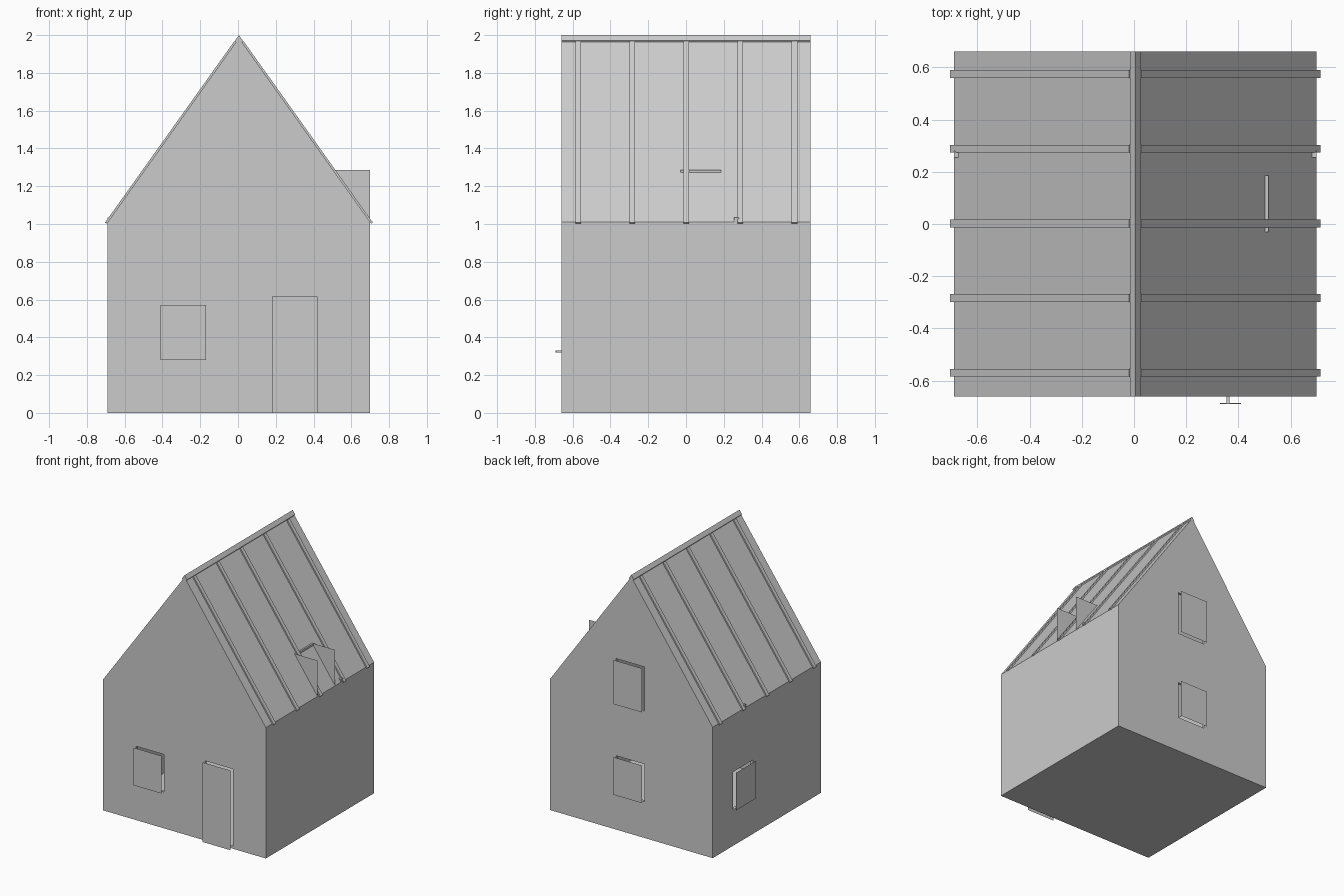
import bpy, bmesh

if "Cube" in bpy.data.objects:
    bpy.data.objects.remove(bpy.data.objects["Cube"], do_unlink=True)

grey = bpy.data.materials.new("plain_grey")
grey.use_nodes = True
grey.diffuse_color = (0.6, 0.6, 0.6, 1)
grey.node_tree.nodes["Principled BSDF"].inputs["Base Color"].default_value = (0.6, 0.6, 0.6, 1)

CX = 0.005                       # ridge line
WALL_L, WALL_R = -0.69, 0.70
BACK = 0.66
EAVE, PEAK = 1.01, 1.985
GAP = 0.03                       # panels stand this far off the wall


def finish(name, bm):
    bmesh.ops.recalc_face_normals(bm, faces=bm.faces)
    mesh = bpy.data.meshes.new(name)
    bm.to_mesh(mesh)
    bm.free()
    mesh.materials.append(grey)
    obj = bpy.data.objects.new(name, mesh)
    bpy.context.collection.objects.link(obj)
    return obj


def prism(name, profile, y0, y1):
    """Extrude an (x, z) profile along y."""
    bm = bmesh.new()
    face = bm.faces.new([bm.verts.new((x, y0, z)) for x, z in profile])
    new = bmesh.ops.extrude_face_region(bm, geom=[face])["geom"]
    moved = [v for v in new if isinstance(v, bmesh.types.BMVert)]
    bmesh.ops.translate(bm, vec=(0, y1 - y0, 0), verts=moved)
    return finish(name, bm)


def box(name, x0, x1, y0, y1, z0, z1):
    return prism(name, [(x0, z0), (x1, z0), (x1, z1), (x0, z1)], y0, y1)


def sheet(name, points):
    bm = bmesh.new()
    bm.faces.new([bm.verts.new(p) for p in points])
    return finish(name, bm)


def cut(target, cutter):
    mod = target.modifiers.new("cut", 'BOOLEAN')
    mod.operation = 'DIFFERENCE'
    mod.solver = 'EXACT'
    mod.object = cutter
    cutter.hide_render = True
    bpy.context.view_layer.objects.active = target
    bpy.ops.object.modifier_apply(modifier=mod.name)
    bpy.data.objects.remove(cutter, do_unlink=True)


# Gabled house shell
house = prism("house_walls", [(WALL_L, 0), (WALL_R, 0), (WALL_R, EAVE),
                              (CX, PEAK), (WALL_L, EAVE)], -BACK, BACK)
T = 0.02
cut(house, prism("room", [(WALL_L + T, T), (WALL_R - T, T), (WALL_R - T, EAVE - T / 2),
                          (CX, PEAK - 2 * T), (WALL_L + T, EAVE - T / 2)],
                 -BACK + T, BACK - T))

# Openings on the gable ends, each with a panel standing off the wall
gable_openings = [
    ("front_door", -1, 0.18, 0.42, 0.0, 0.615),
    ("front_window", -1, -0.41, -0.17, 0.28, 0.57),
    ("back_lower_window", 1, -0.107, 0.135, 0.28, 0.57),
    ("back_upper_window", 1, -0.107, 0.135, 0.98, 1.32),
]
for name, side, x0, x1, z0, z1 in gable_openings:
    wall = side * BACK
    cut(house, box("opening", x0, x1, wall - 0.05, wall + 0.05, max(z0, T), z1))
    y = wall + side * GAP
    sheet(name, [(x0, y, z0), (x1, y, z0), (x1, y, z1), (x0, y, z1)])

# Side window
y0, y1, z0, z1 = 0.17, 0.41, 0.28, 0.57
cut(house, box("opening", WALL_L - 0.05, WALL_L + 0.05, y0, y1, z0, z1))
x = WALL_L - GAP + 0.005
sheet("side_window", [(x, y0, z0), (x, y1, z0), (x, y1, z1), (x, y0, z1)])

# Door handle behind the panel
box("handle_stem", 0.355, 0.365, -0.688, -BACK, 0.32, 0.33)
box("handle_lever", 0.33, 0.41, -0.69, -0.685, 0.32, 0.33)

# Roof ribs and ridge cap on both slopes
slope = (PEAK - EAVE) / (WALL_R - CX)
length = (1 + slope ** 2) ** 0.5
NX, NZ = slope / length, 1 / length


def strip(name, side, d0, d1, thick, ya, yb):
    """Flat strip on a slope, from d0 to d1 sideways of the ridge."""
    pts = [(d0, 0), (d1, 0), (d1, thick), (d0, thick)]
    prism(name, [(CX + side * (d + h * NX), PEAK - d * slope + h * NZ)
                 for d, h in pts], ya, yb)


for side, label in ((1, "left"), (-1, "right")):
    for i in range(5):
        y = (i - 2) * 0.286 + 0.002
        strip(f"{label}_roof_rib_{i + 1}", side, 0.016, 0.701, 0.01, y - 0.015, y + 0.015)
    # Small gutter bracket
    edge = WALL_R - 0.01 if side > 0 else WALL_L + 0.01
    box(f"{label}_bracket", edge - 0.01, edge + 0.01, 0.255, 0.28, 1.0, 1.035)

cap_w = 0.016
ridge = [(CX, 2.0), (CX + cap_w + 0.005, 2.0 - (cap_w + 0.005) * slope),
         (CX + cap_w, PEAK - cap_w * slope), (CX, PEAK),
         (CX - cap_w, PEAK - cap_w * slope),
         (CX - cap_w - 0.005, 2.0 - (cap_w + 0.005) * slope)]
prism("ridge_cap", ridge, -BACK, BACK)

# Open dormer: two cheeks and a thin header
TOP = 1.287
inner = CX + (PEAK - TOP) / slope
for name, y in (("dormer_front_cheek", -0.03), ("dormer_back_cheek", 0.185)):
    sheet(name, [(inner, y, TOP), (WALL_R, y, TOP), (WALL_R, y, EAVE)])
box("dormer_header", inner - 0.005, inner + 0.012, -0.03, 0.185, TOP - 0.015, TOP)
